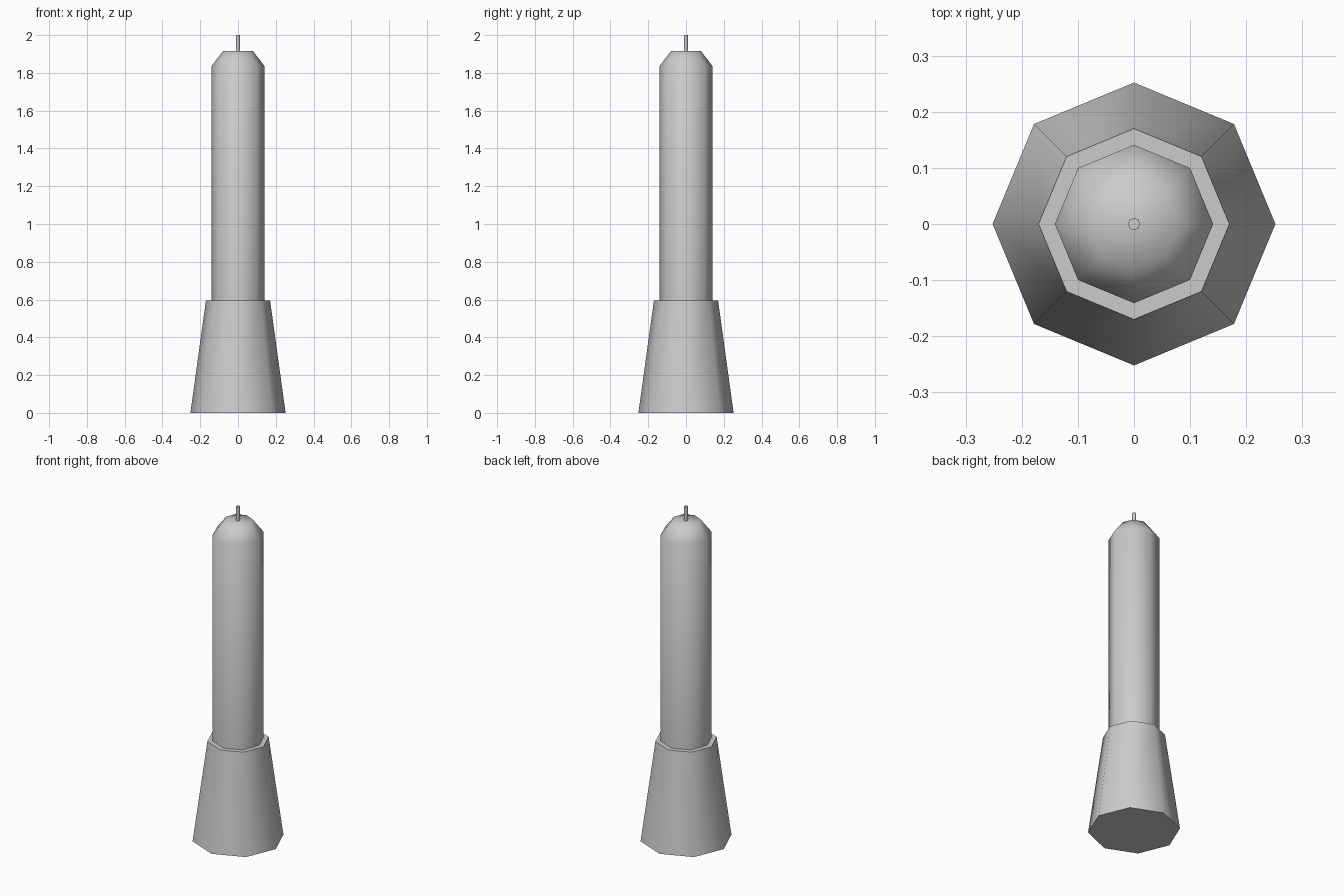
import bpy, bmesh, math

cube = bpy.data.objects.get("Cube")
if cube:
    bpy.data.objects.remove(cube, do_unlink=True)

grey = bpy.data.materials.new("light_grey")
grey.use_nodes = True
colour = (0.6, 0.6, 0.6, 1)
grey.diffuse_color = colour
grey.node_tree.nodes["Principled BSDF"].inputs["Base Color"].default_value = colour


def lathe(name, profile, sides=8):
    """Turn a (radius, height) profile into a closed prism with smooth sides."""
    bm = bmesh.new()
    rings = []
    for r, z in profile:
        rings.append([bm.verts.new((r * math.cos(math.tau * i / sides),
                                    r * math.sin(math.tau * i / sides), z))
                      for i in range(sides)])
    for low, high in zip(rings, rings[1:]):
        for i in range(sides):
            j = (i + 1) % sides
            bm.faces.new((low[i], low[j], high[j], high[i]))
    bm.faces.new(rings[0][::-1])
    bm.faces.new(rings[-1])
    mesh = bpy.data.meshes.new(name)
    bm.to_mesh(mesh)
    bm.free()
    mesh.materials.append(grey)
    obj = bpy.data.objects.new(name, mesh)
    bpy.context.collection.objects.link(obj)
    bpy.ops.object.select_all(action='DESELECT')
    obj.select_set(True)
    bpy.context.view_layer.objects.active = obj
    bpy.ops.object.shade_smooth_by_angle(angle=math.radians(60))
    return obj


# Flared holder at the bottom
lathe("holder", [(0.252, 0), (0.17, 0.595)])
# Candle shaft with a sloped shoulder
lathe("candle", [(0.141, 0.55), (0.141, 1.835), (0.08, 1.915)])
# Thin wick on top
lathe("wick", [(0.011, 1.9), (0.011, 2.0)])
